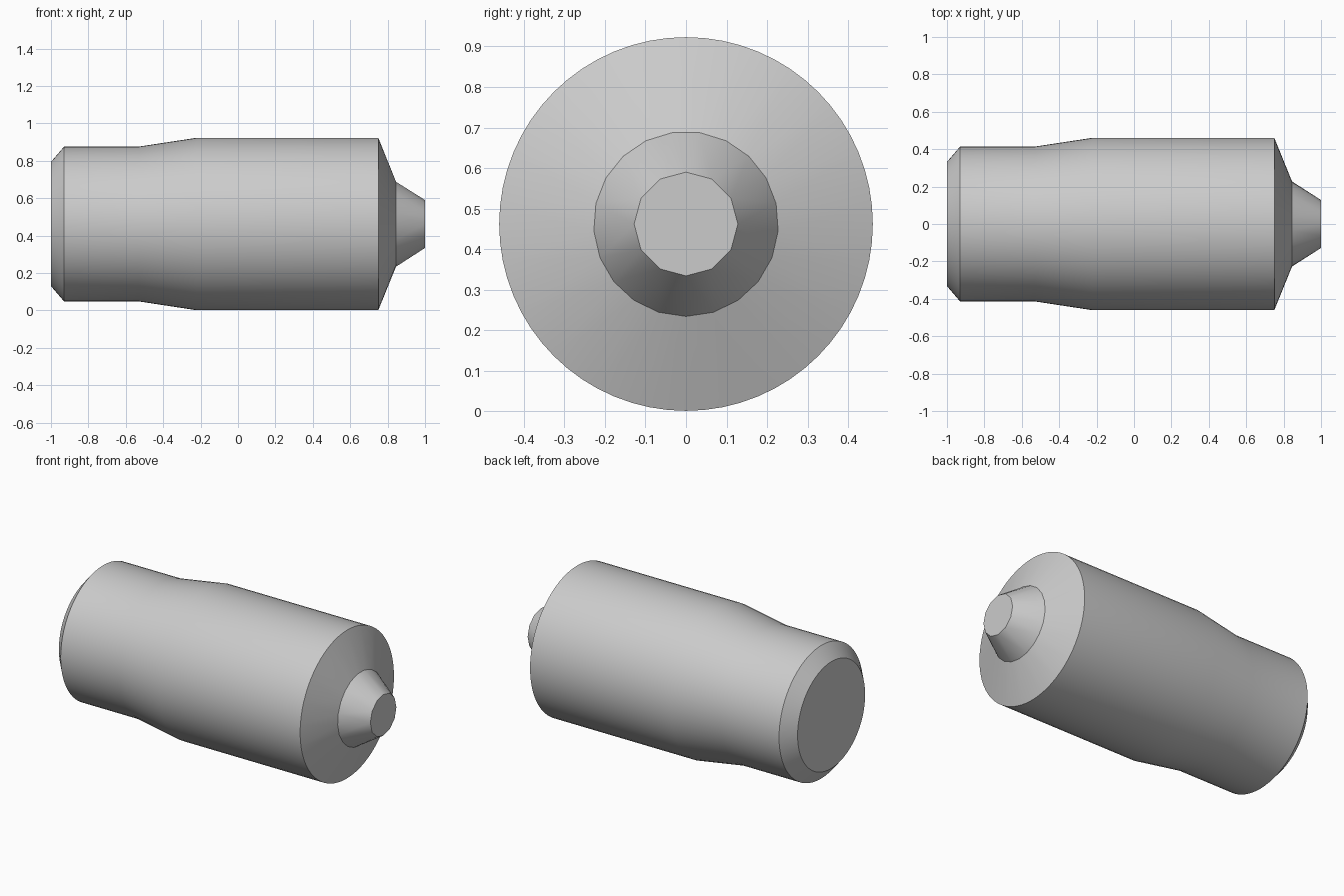
import bpy, bmesh, math

cube = bpy.data.objects.get("Cube")
if cube:
    bpy.data.objects.remove(cube, do_unlink=True)

AXIS_Z = 0.462

grey = bpy.data.materials.new("light grey")
grey.use_nodes = True
colour = (0.6, 0.6, 0.6, 1)
grey.diffuse_color = colour
grey.node_tree.nodes["Principled BSDF"].inputs["Base Color"].default_value = colour


def ring(bm, x, radius, sides):
    """Ring of vertices round the x axis, starting at the bottom."""
    verts = []
    for i in range(sides):
        a = 2 * math.pi * i / sides - math.pi / 2
        verts.append(bm.verts.new((x, radius * math.cos(a), AXIS_Z + radius * math.sin(a))))
    return verts


def bridge(bm, a, b):
    """Join two rings, with triangles where their side counts differ."""
    n, m = len(a), len(b)
    if n == m:
        for i in range(n):
            j = (i + 1) % n
            bm.faces.new((a[i], a[j], b[j], b[i]))
        return
    i = j = 0
    while i < n or j < m:
        if j >= m or (i < n and (i + 0.5) / n <= (j + 0.5) / m):
            bm.faces.new((a[i % n], a[(i + 1) % n], b[j % m]))
            i += 1
        else:
            bm.faces.new((a[i % n], b[(j + 1) % m], b[j % m]))
            j += 1


# Profile along the axis: position, radius, number of sides
PROFILE = [
    (-1.0, 0.332, 64),     # chamfered rear end
    (-0.93, 0.414, 64),    # narrow rear barrel
    (-0.53, 0.414, 64),
    (-0.22, 0.461, 64),    # flare to the wide barrel
    (0.75, 0.461, 64),
    (0.845, 0.228, 21),    # sloping shoulder
    (1.0, 0.128, 12),      # blunt nose
]

bm = bmesh.new()
rings = [ring(bm, *p) for p in PROFILE]
for a, b in zip(rings, rings[1:]):
    bridge(bm, a, b)
bm.faces.new(rings[0])
bm.faces.new(rings[-1])
bmesh.ops.recalc_face_normals(bm, faces=bm.faces)

mesh = bpy.data.meshes.new("capsule_body")
bm.to_mesh(mesh)
bm.free()
mesh.materials.append(grey)
body = bpy.data.objects.new("capsule_body", mesh)
bpy.context.collection.objects.link(body)

# Smooth barrel with crisp rims
bpy.ops.object.select_all(action='DESELECT')
body.select_set(True)
bpy.context.view_layer.objects.active = body
bpy.ops.object.shade_smooth_by_angle(angle=math.radians(30))
